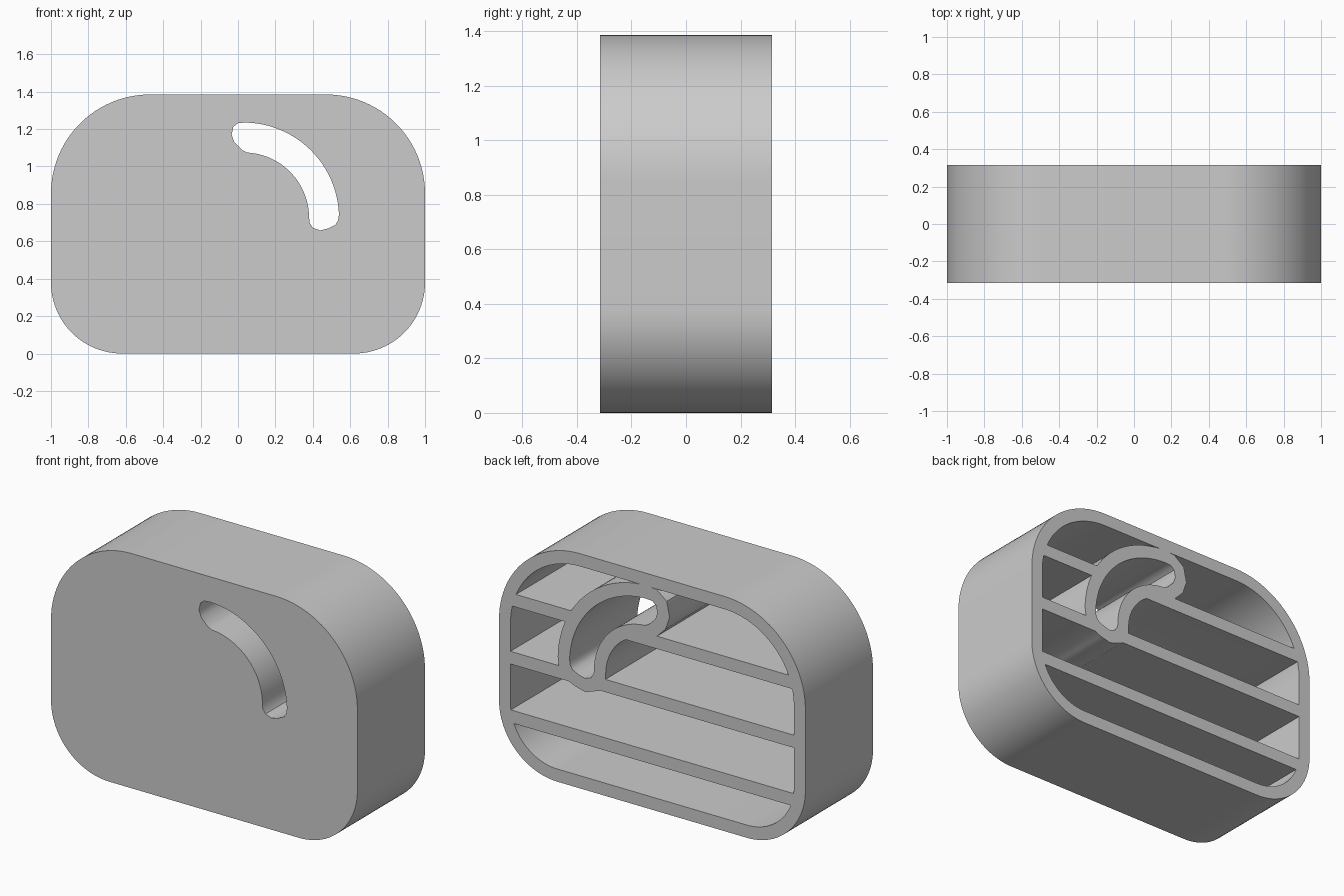
import bpy, bmesh
from math import cos, sin, radians
from mathutils import Vector

if "Cube" in bpy.data.objects:
    bpy.data.objects.remove(bpy.data.objects["Cube"], do_unlink=True)

HEIGHT, HALF_DEPTH, WALL = 1.385, 0.315, 0.075

grey = bpy.data.materials.new("plain_grey")
grey.use_nodes = True
colour = (0.6, 0.6, 0.6, 1)
grey.diffuse_color = colour
grey.node_tree.nodes["Principled BSDF"].inputs["Base Color"].default_value = colour


def arc(cx, cz, r, start, end, steps):
    """Points on a circle in the x-z plane, angles in degrees."""
    angles = [radians(start + (end - start) * i / steps) for i in range(steps + 1)]
    return [(cx + r * cos(a), cz + r * sin(a)) for a in angles]


def rounded_outline(inset):
    """Body outline with large top corners and smaller bottom corners."""
    top, bottom = 0.53, 0.38
    points = []
    for sx, r, cz, start in ((1, top, HEIGHT - top, 0), (-1, top, HEIGHT - top, 90),
                             (-1, bottom, bottom, 180), (1, bottom, bottom, 270)):
        points += arc(sx * (1 - r), cz, r - inset, start, start + 90, 24)
    return points


def offset(points, distance):
    """Grow a clockwise outline along its corner normals."""
    result = []
    for i, p in enumerate(points):
        p = Vector(p)
        a = (p - Vector(points[i - 1])).normalized()
        b = (Vector(points[(i + 1) % len(points)]) - p).normalized()
        n = Vector((-a.y - b.y, a.x + b.x)).normalized()
        scale = distance / max(0.6, n.dot(Vector((-a.y, a.x))))
        result.append(tuple(p + n * scale))
    return result


def prism(name, points, y0, y1):
    """Extrude an x-z outline along y."""
    bm = bmesh.new()
    face = bm.faces.new([bm.verts.new((x, y0, z)) for x, z in points])
    new = bmesh.ops.extrude_face_region(bm, geom=[face])["geom"]
    verts = [v for v in new if isinstance(v, bmesh.types.BMVert)]
    bmesh.ops.translate(bm, verts=verts, vec=(0, y1 - y0, 0))
    bmesh.ops.recalc_face_normals(bm, faces=bm.faces)
    mesh = bpy.data.meshes.new(name)
    bm.to_mesh(mesh)
    bm.free()
    mesh.materials.append(grey)
    obj = bpy.data.objects.new(name, mesh)
    bpy.context.collection.objects.link(obj)
    return obj


def cut(target, cutter):
    """Subtract the cutter and remove it."""
    mod = target.modifiers.new("cut", "BOOLEAN")
    mod.operation, mod.solver, mod.object = "DIFFERENCE", "EXACT", cutter
    bpy.context.view_layer.objects.active = target
    bpy.ops.object.modifier_apply(modifier=mod.name)
    bpy.data.objects.remove(cutter, do_unlink=True)


# Curved slot: two arcs joined by rounded ends
slot = (arc(0.03, 0.725, 0.51, 89, 2, 24)
        + [(0.535, 0.71), (0.52, 0.687), (0.48, 0.668), (0.44, 0.658), (0.40, 0.672), (0.382, 0.70)]
        + arc(0.03, 0.725, 0.35, 3, 87, 24)
        + [(0.022, 1.088), (-0.02, 1.13), (-0.034, 1.17), (-0.025, 1.212), (0.0, 1.232)])

# Hollow back, leaving the ribs and the collar around the slot
hollow = prism("hollow", rounded_outline(WALL), -HALF_DEPTH + WALL, 0.5)
cut(hollow, prism("slot_collar", offset(slot, WALL + 0.002), -0.6, 0.7))
for z in (0.305, 0.65, 0.995):
    lo, hi = z - WALL / 2, z + WALL / 2
    cut(hollow, prism("rib", [(-1.1, lo), (1.1, lo), (1.1, hi), (-1.1, hi)], -0.6, 0.7))

# Housing: rounded block with the hollow and the through slot cut out
housing = prism("ribbed_housing", rounded_outline(0), -HALF_DEPTH, HALF_DEPTH)
cut(housing, hollow)
cut(housing, prism("slot", slot, -0.6, 0.7))

bpy.ops.object.select_all(action="DESELECT")
housing.select_set(True)
bpy.context.view_layer.objects.active = housing
bpy.ops.object.shade_smooth_by_angle(angle=radians(35))
